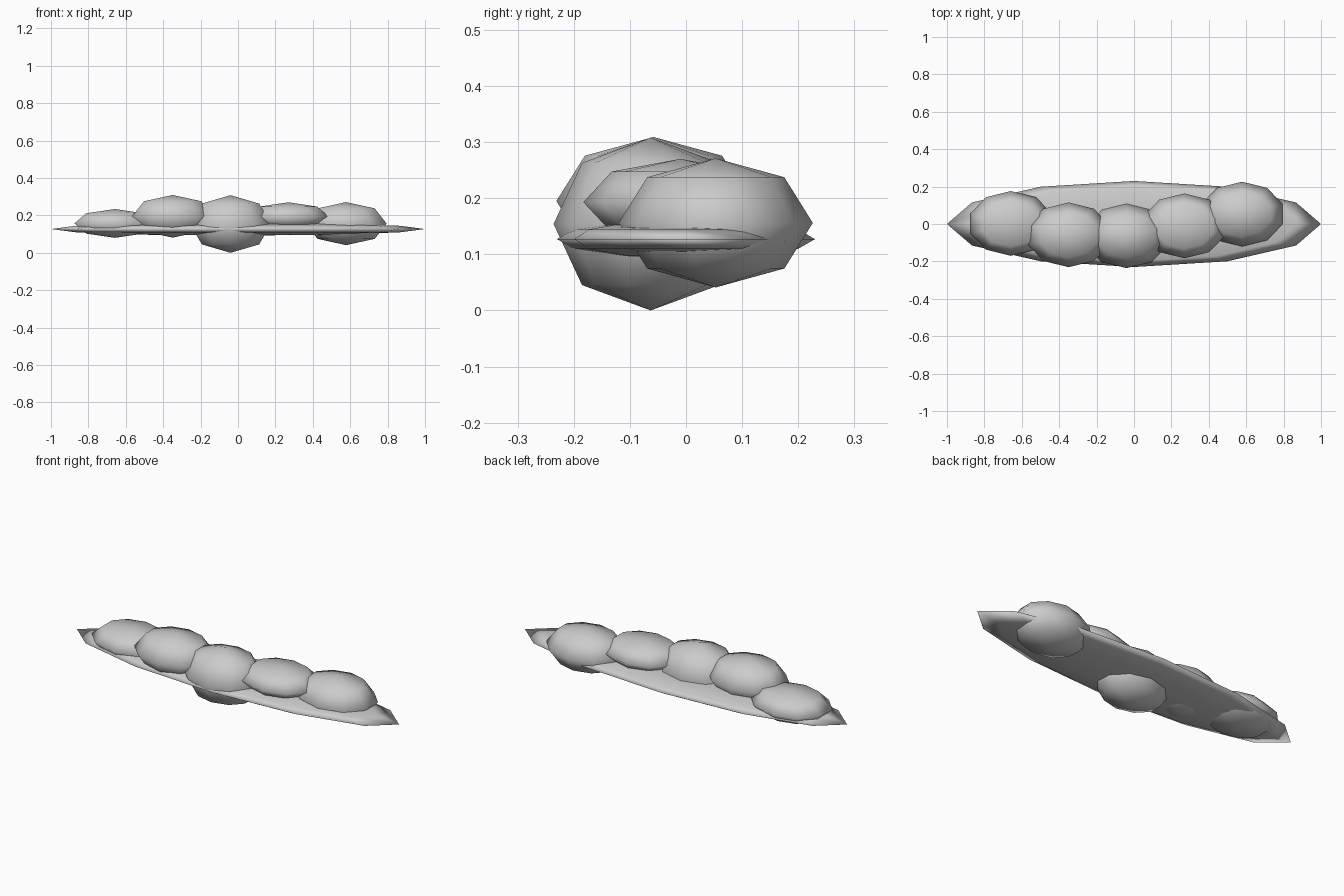
import bpy

if "Cube" in bpy.data.objects:
    bpy.data.objects.remove(bpy.data.objects["Cube"])


def ellipsoid(name, segments, rings, location, radii):
    bpy.ops.mesh.primitive_uv_sphere_add(
        segments=segments, ring_count=rings, radius=1, location=location)
    obj = bpy.context.object
    obj.name = name
    obj.scale = radii
    bpy.ops.object.transform_apply(location=False, rotation=False, scale=True)
    bpy.ops.object.shade_smooth()
    return obj


# Thin pointed pod shell
ellipsoid("pod_shell", 12, 6, (0, 0, 0.127), (1, 0.23, 0.035))

# Row of five squashed peas: y, z, half height
peas = [
    (0.003, 0.157, 0.077),
    (-0.058, 0.195, 0.114),
    (-0.063, 0.154, 0.154),
    (-0.010, 0.193, 0.077),
    (0.053, 0.156, 0.115),
]
for i, (y, z, half_height) in enumerate(peas):
    x = -0.04 + (i - 2) * 0.309
    ellipsoid(f"pea_{i + 1}", 10, 4, (x, y, z), (0.228, 0.173, half_height))
